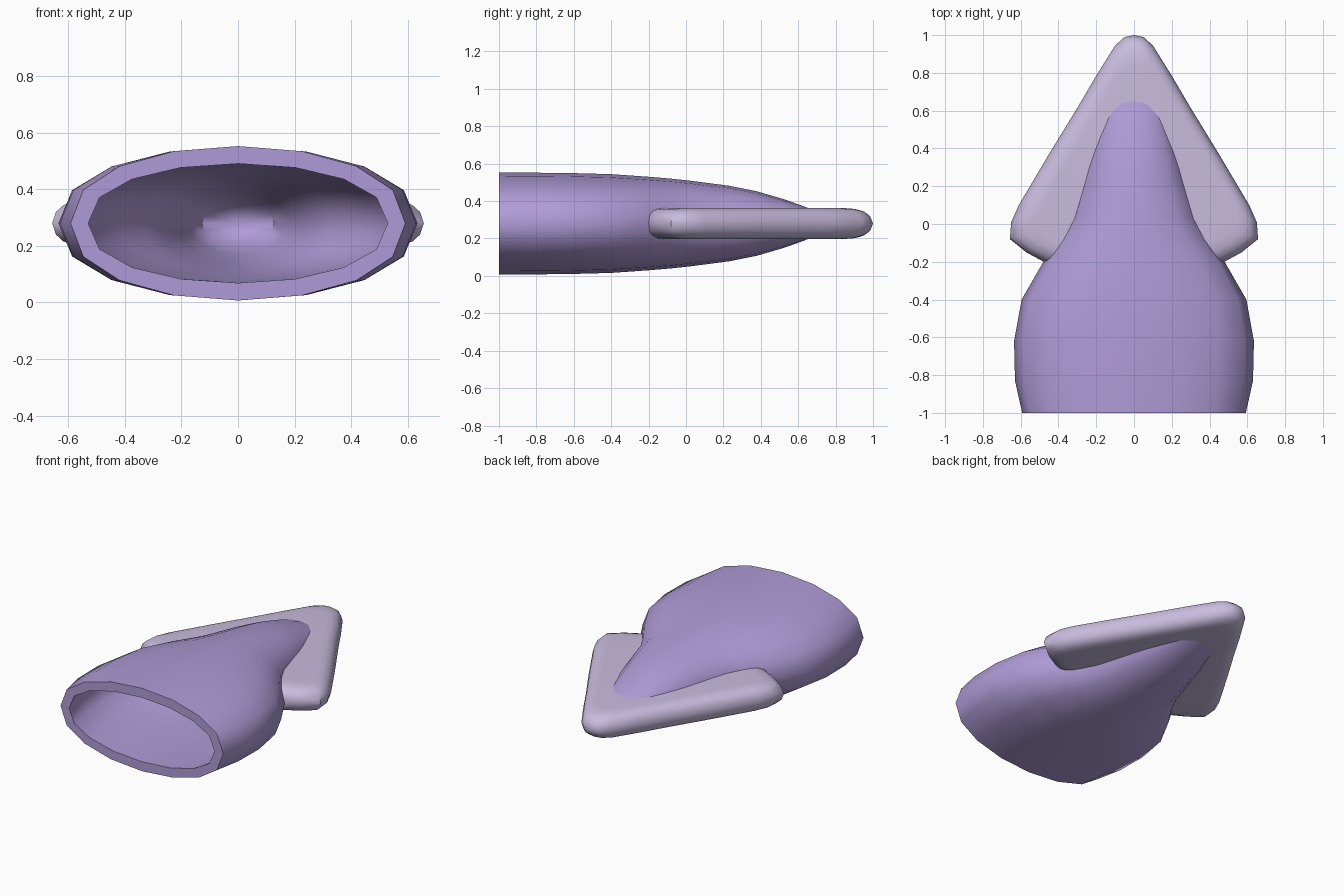
import bpy, bmesh, math

if "Cube" in bpy.data.objects:
    bpy.data.objects.remove(bpy.data.objects["Cube"])

CZ = 0.28     # height of the centre line
SIDES = 16
# body profile: y, half width, half height
PROFILE = [(-1, .592, .273), (-.83, .63, .272), (-.62, .635, .27), (-.4, .595, .264),
           (-.2, .48, .25), (-.08, .395, .24), (.03, .335, .228), (.23, .275, .202),
           (.38, .235, .172), (.53, .19, .128), (.63, .165, .092), (.72, .12, .055)]


def material(name, rgb):
    m = bpy.data.materials.new(name)
    m.diffuse_color = (*rgb, 1)
    m.use_nodes = True
    m.node_tree.nodes["Principled BSDF"].inputs["Base Color"].default_value = m.diffuse_color
    return m


def finish(bm, name, mat):
    bmesh.ops.recalc_face_normals(bm, faces=bm.faces[:])
    me = bpy.data.meshes.new(name)
    bm.to_mesh(me)
    bm.free()
    ob = bpy.data.objects.new(name, me)
    bpy.context.collection.objects.link(ob)
    me.materials.append(mat)
    return ob


def smooth(ob, angle):
    bpy.ops.object.select_all(action='DESELECT')
    ob.select_set(True)
    bpy.context.view_layer.objects.active = ob
    bpy.ops.object.shade_smooth_by_angle(angle=math.radians(angle))


def ring(bm, y, w, h):
    vs = []
    for i in range(SIDES):
        a = 2 * math.pi * i / SIDES
        s = math.sin(a)
        vs.append(bm.verts.new((w * math.cos(a), y, CZ + h * math.copysign(abs(s) ** .87, s))))
    return vs


def bridge(bm, a, b):
    n = len(a)
    for i in range(n):
        bm.faces.new((a[i], a[(i + 1) % n], b[(i + 1) % n], b[i]))


def fan(bm, loop, co):
    p = bm.verts.new(co)
    n = len(loop)
    for i in range(n):
        bm.faces.new((loop[i], loop[(i + 1) % n], p))


def shell(bm, inset, last, tip):
    """Profile rings shrunk by inset, closed at the back; returns the open front ring."""
    rings = [ring(bm, y, w - inset, h - inset) for y, w, h in PROFILE if y <= last]
    for a, b in zip(rings, rings[1:]):
        bridge(bm, a, b)
    fan(bm, rings[-1], (0, tip, CZ))
    return rings[0]


purple = material("purple", (.43, .33, .68))
lilac = material("pale lilac", (.58, .50, .73))

# hollow body with a thick rim
bm = bmesh.new()
outer = shell(bm, 0, .75, .77)
inner = shell(bm, .062, .55, .58)
bridge(bm, outer, inner)
body = finish(bm, "body", purple)
smooth(body, 50)

# fin: rounded arrowhead slab
half = [(.05, .99), (.1, .945), (.2, .785), (.3, .615), (.45, .37), (.61, .1),
        (.65, .01), (.657, -.08), (.57, -.15), (.46, -.21)]
outline = [(0, 1)] + half + [(-x, y) for x, y in reversed(half)]
layers = [(.80, .083), (.88, .078), (.94, .064), (.98, .04), (1, 0)]
layers = [(s, -z) for s, z in layers] + [(s, z) for s, z in reversed(layers[:-1])]
bm = bmesh.new()
loops = [[bm.verts.new((x * s, .2 + (y - .2) * s, CZ + z)) for x, y in outline] for s, z in layers]
for a, b in zip(loops, loops[1:]):
    bridge(bm, a, b)
bm.faces.new(loops[0])
bm.faces.new(loops[-1])
fin = finish(bm, "fin", lilac)

# hollow out the fin where the body cavity passes through it
bm = bmesh.new()
front = shell(bm, .03, .64, .66)
bm.faces.new(front)
cutter = finish(bm, "fin_cutter", lilac)
cutter.hide_render = True
mod = fin.modifiers.new("cavity", 'BOOLEAN')
mod.operation = 'DIFFERENCE'
mod.solver = 'EXACT'
mod.object = cutter
bpy.context.view_layer.objects.active = fin
fin.select_set(True)
bpy.ops.object.modifier_apply(modifier="cavity")
bpy.data.objects.remove(cutter)
smooth(fin, 50)
